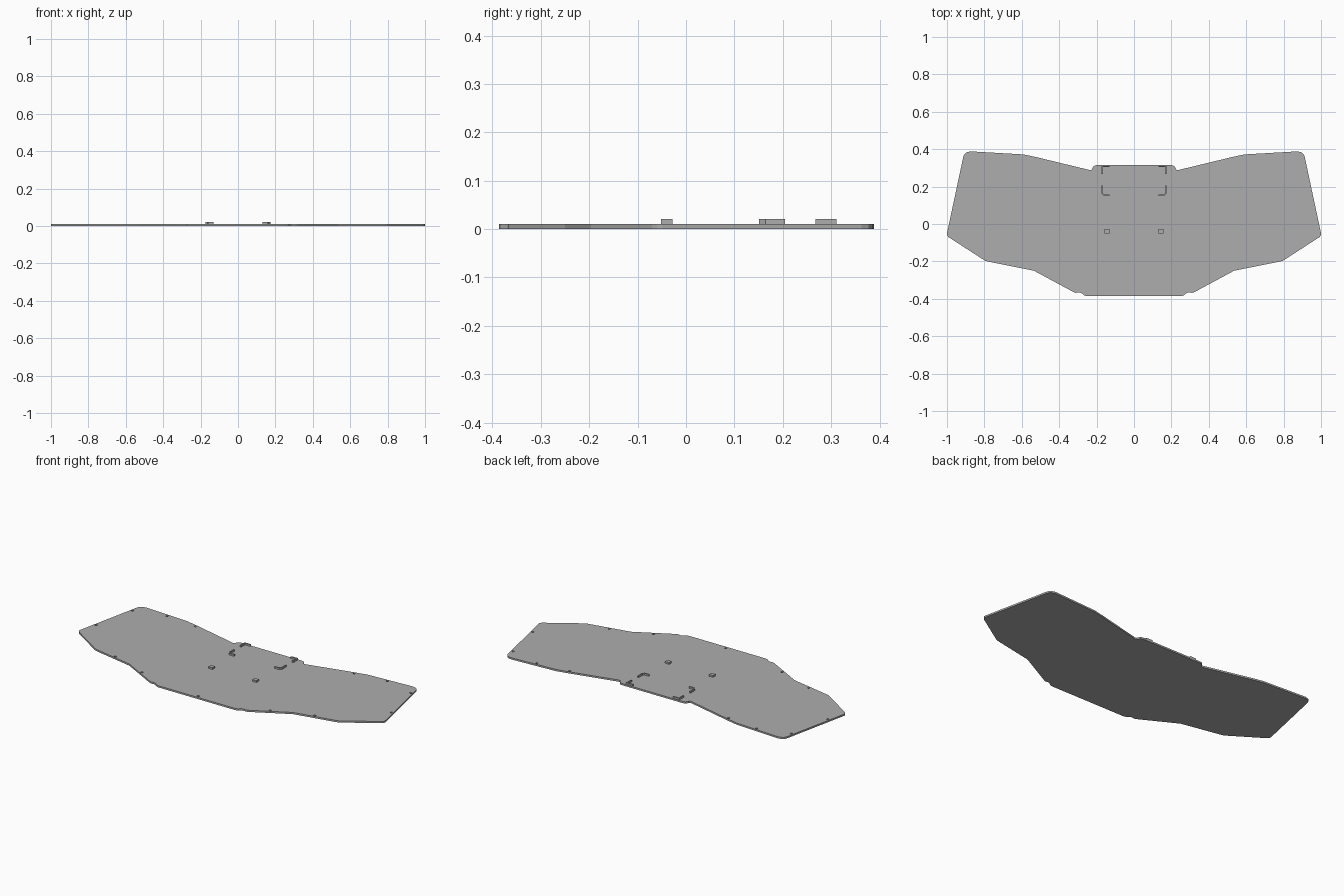
import bpy
import bmesh

cube = bpy.data.objects.get("Cube")
if cube:
    bpy.data.objects.remove(cube, do_unlink=True)

PLATE_TOP = 0.01
TAB_TOP = 0.0205

grey = bpy.data.materials.new("plain grey")
grey.use_nodes = True
colour = (0.42, 0.42, 0.42, 1)
grey.diffuse_color = colour
grey.node_tree.nodes["Principled BSDF"].inputs["Base Color"].default_value = colour


def extrude_outline(bm, outline, z0, z1):
    """Add a closed prism from a flat outline."""
    face = bm.faces.new([bm.verts.new((x, y, z0)) for x, y in outline])
    out = bmesh.ops.extrude_face_region(bm, geom=[face])
    verts = [v for v in out["geom"] if isinstance(v, bmesh.types.BMVert)]
    bmesh.ops.translate(bm, verts=verts, vec=(0, 0, z1 - z0))


def finish(bm, name):
    bmesh.ops.recalc_face_normals(bm, faces=bm.faces)
    mesh = bpy.data.meshes.new(name)
    bm.to_mesh(mesh)
    bm.free()
    mesh.materials.append(grey)
    obj = bpy.data.objects.new(name, mesh)
    bpy.context.collection.objects.link(obj)
    return obj


def prism(name, outline, z0, z1):
    bm = bmesh.new()
    extrude_outline(bm, outline, z0, z1)
    return finish(bm, name)


# Main plate: half outline from back centre to front centre, mirrored
half = [(0.20, 0.315), (0.214, 0.311), (0.222, 0.30), (0.225, 0.291), (0.235, 0.288),
        (0.52, 0.357), (0.59, 0.372), (0.87, 0.388), (0.89, 0.385), (0.904, 0.377),
        (0.912, 0.363), (1.0, -0.05), (0.999, -0.06), (0.992, -0.07),
        (0.797, -0.196), (0.78, -0.201), (0.535, -0.25), (0.325, -0.363),
        (0.313, -0.368), (0.29, -0.366), (0.28, -0.37), (0.266, -0.382), (0.25, -0.386)]
outline = half + [(-x, y) for x, y in reversed(half)]
plate = prism("base_plate", outline, 0, PLATE_TOP)

# Blind screw holes around the rim
side_holes = [(0.91, 0.315), (0.72, 0.366), (0.52, 0.345),
              (0.965, 0.053), (0.652, -0.214), (0.42, -0.297)]
holes = side_holes + [(-x, y) for x, y in side_holes] + [(0, -0.37)]
bm = bmesh.new()
for x, y in holes:
    made = bmesh.ops.create_cone(bm, cap_ends=True, segments=16,
                                 radius1=0.007, radius2=0.007, depth=0.016)
    bmesh.ops.translate(bm, verts=made["verts"], vec=(x, y, 0.011))
cutter = finish(bm, "hole_cutter")
cutter.hide_render = True
cutter.hide_set(True)
cut = plate.modifiers.new("holes", "BOOLEAN")
cut.object = cutter
cut.solver = "EXACT"
bpy.context.view_layer.objects.active = plate
bpy.ops.object.modifier_apply(modifier=cut.name)
bpy.data.objects.remove(cutter, do_unlink=True)

# Raised corner brackets and locating pegs, one per side
front_bracket = [(0.174, 0.205), (0.174, 0.164), (0.164, 0.151), (0.132, 0.151),
                 (0.132, 0.159), (0.16, 0.159), (0.167, 0.167), (0.167, 0.205)]
rear_bracket = [(0.174, 0.268), (0.174, 0.311), (0.132, 0.311),
                (0.132, 0.304), (0.167, 0.304), (0.167, 0.268)]
peg = [(0.13, -0.052), (0.157, -0.052), (0.157, -0.028), (0.13, -0.028)]
for side, sign in (("left", 1), ("right", -1)):
    for part, shape in (("front_bracket", front_bracket),
                        ("rear_bracket", rear_bracket), ("peg", peg)):
        prism(f"{side}_{part}", [(sign * x, y) for x, y in shape],
              PLATE_TOP - 0.002, TAB_TOP)
